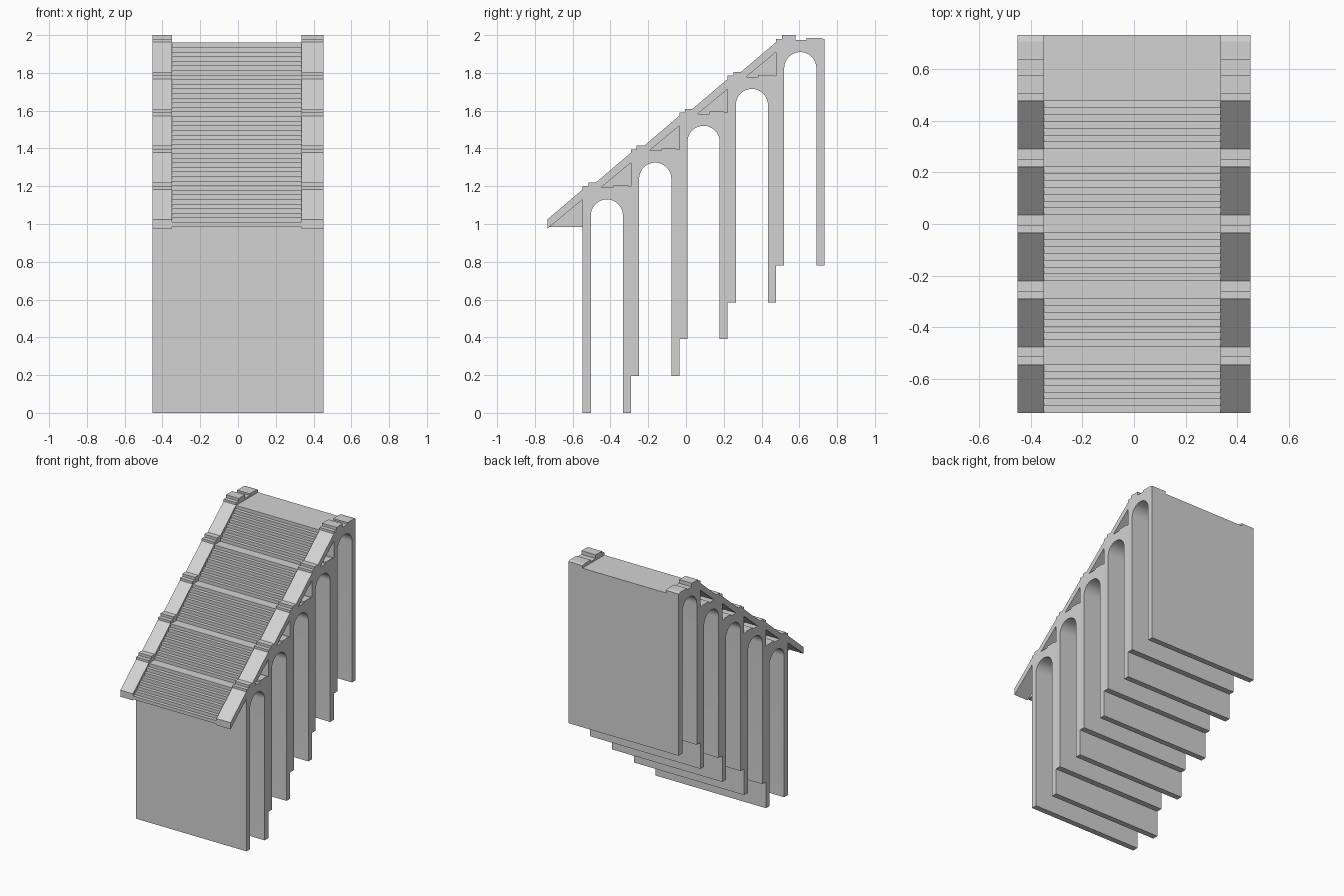
import bpy, bmesh, math

cube = bpy.data.objects.get("Cube")
if cube:
    bpy.data.objects.remove(cube, do_unlink=True)

stone = bpy.data.materials.new("grey stone")
stone.use_nodes = True
grey = (0.65, 0.65, 0.65, 1)
stone.diffuse_color = grey
stone.node_tree.nodes["Principled BSDF"].inputs["Base Color"].default_value = grey

BAYS = 5
RUN, RISE = 0.256, 0.195       # offset from one bay to the next
HALF = 0.4525                  # half width of the whole flight
INNER_R, INNER_L = -0.349, 0.336
FRONT, WALL, BACK = -0.733, -0.547, -0.291
LANDING = 1.18


def extrude(name, profile, x0, x1, bay):
    """Extrude a (y, z) profile along x and move it to its bay."""
    bm = bmesh.new()
    verts = [bm.verts.new((x0, y + bay * RUN, z + bay * RISE)) for y, z in profile]
    face = bm.faces.new(verts)
    moved = bmesh.ops.extrude_face_region(bm, geom=[face])["geom"]
    bmesh.ops.translate(bm, vec=(x1 - x0, 0, 0),
                        verts=[v for v in moved if isinstance(v, bmesh.types.BMVert)])
    bmesh.ops.recalc_face_normals(bm, faces=bm.faces)
    mesh = bpy.data.meshes.new(name)
    bm.to_mesh(mesh)
    bm.free()
    mesh.materials.append(stone)
    obj = bpy.data.objects.new(name, mesh)
    bpy.context.collection.objects.link(obj)
    return obj


def smooth(obj):
    bpy.ops.object.select_all(action='DESELECT')
    obj.select_set(True)
    bpy.context.view_layer.objects.active = obj
    bpy.ops.object.shade_smooth_by_angle(angle=math.radians(30))


# Arched bay: two walls joined by a round vault
radius, centre, spring = 0.085, -0.419, 1.045
arch = [(WALL, 0), (WALL, LANDING), (BACK, LANDING), (BACK, 0), (centre + radius, 0)]
for k in range(25):
    a = math.pi * k / 24
    arch.append((centre + radius * math.cos(a), spring + radius * math.sin(a)))
arch.append((centre - radius, 0))

# Stair block: seven steps climbing to the landing
STEPS = 7
tread, riser = (WALL - FRONT) / STEPS, RISE / (STEPS + 1)
stairs = [(WALL, 0.985), (FRONT, 0.985)]
for k in range(STEPS):
    z = 0.985 + riser * (k + 1)
    stairs += [(FRONT + tread * k, z), (FRONT + tread * (k + 1), z)]

# Sloped parapet slab, leaving an open triangle below it
slab = [(FRONT, 0.976), (FRONT, 1.025), (WALL, 1.183), (WALL, 1.13)]

# Stepped cap over each vault
cap = [(WALL, LANDING), (WALL, 1.2), (-0.517, 1.2), (-0.517, 1.22),
       (-0.445, 1.22), (-0.445, 1.193), (-0.387, 1.193), (-0.387, 1.205),
       (-0.315, 1.205), (BACK, 1.199), (BACK, LANDING)]
# Under the next slab the cap's raised block is cut short
cap_short = [(-0.477 if y == -0.445 else y, z) for y, z in cap]

for i in range(BAYS):
    smooth(extrude(f"arched_bay_{i + 1}", arch, -HALF, HALF, i))
    extrude(f"stair_flight_{i + 1}", stairs, INNER_R, INNER_L, i)
    top = cap if i == BAYS - 1 else cap_short
    for side, x0, x1 in (("right", -HALF, INNER_R), ("left", INNER_L, HALF)):
        extrude(f"{side}_parapet_{i + 1}", slab, x0, x1, i)
        extrude(f"{side}_cap_{i + 1}", top, x0, x1, i)
